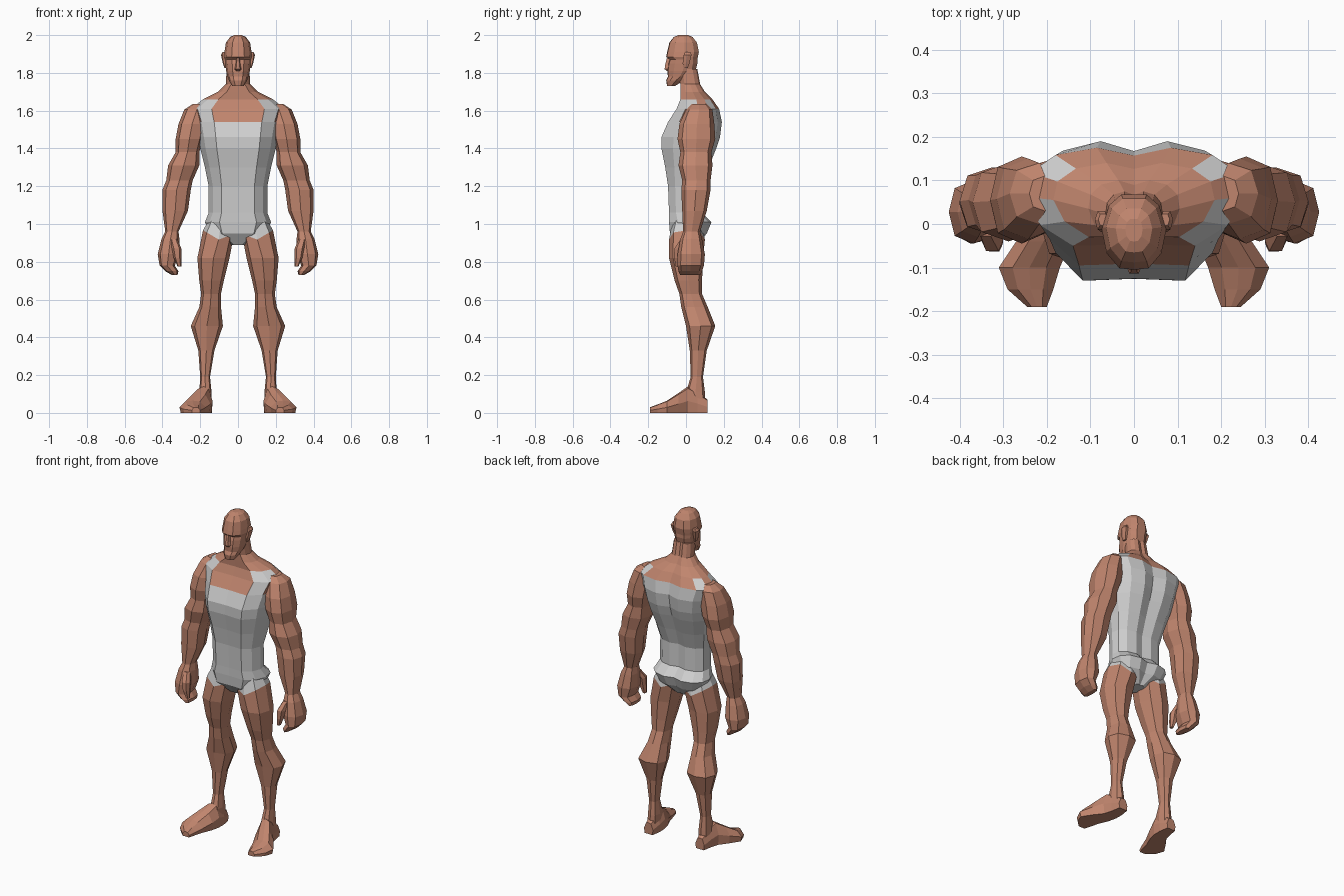
import bpy, bmesh
from math import cos, sin, pi, copysign

cube = bpy.data.objects.get("Cube")
if cube:
    bpy.data.objects.remove(cube, do_unlink=True)


def make_material(name, colour):
    mat = bpy.data.materials.new(name)
    mat.use_nodes = True
    mat.diffuse_color = colour
    mat.node_tree.nodes["Principled BSDF"].inputs["Base Color"].default_value = colour
    return mat


SKIN, CLOTH = 0, 1
materials = [make_material("skin", (0.53, 0.235, 0.155, 1)),
             make_material("light grey cloth", (0.62, 0.62, 0.62, 1))]


def oval(sides, squareness=0.8):
    """Unit cross-section, slightly squared off."""
    def soften(value):
        return copysign(abs(value) ** squareness, value)
    angles = [2 * pi * i / sides for i in range(sides)]
    return [(soften(cos(a)), soften(sin(a))) for a in angles]


def both_sides(half):
    """Close a half cross-section, given from front middle to back middle."""
    return half + [(-u, v) for u, v in reversed(half[1:-1])]


def loft(name, rings, section, axis="z", mirror=False, rule=None, adjust=None):
    """Skin rings of (position, low, high, low, high), in hundredths of a unit."""
    bm = bmesh.new()
    loops = []
    for index, ring in enumerate(rings):
        along, a_low, a_high, b_low, b_high = [n / 100 for n in ring]
        loop = []
        for u, v in section:
            a = (a_low + a_high + u * (a_high - a_low)) / 2
            b = (b_low + b_high + v * (b_high - b_low)) / 2
            point = (a, b, along) if axis == "z" else (a, along, b)
            if adjust:
                point = adjust(index, *point)
            loop.append(bm.verts.new(point))
        loops.append(loop)
    count = len(section)
    for lower, upper in zip(loops, loops[1:]):
        for i in range(count):
            j = (i + 1) % count
            bm.faces.new((lower[i], lower[j], upper[j], upper[i]))
    bm.faces.new(loops[0])
    bm.faces.new(loops[-1])
    bmesh.ops.recalc_face_normals(bm, faces=bm.faces)
    if rule:
        for face in bm.faces:
            face.material_index = rule(face.calc_center_median())
    mesh = bpy.data.meshes.new(name)
    bm.to_mesh(mesh)
    bm.free()
    for mat in materials:
        mesh.materials.append(mat)
    obj = bpy.data.objects.new(name, mesh)
    bpy.context.scene.collection.objects.link(obj)
    if mirror:
        obj.modifiers.new("mirror", "MIRROR").use_axis = (True, False, False)
    return obj


# Torso and neck: broad flat chest, shoulder blades with a spine groove
def vest_rule(c):
    x = abs(c.x)
    front_strap = c.y < 0.05 and 0.12 < x < 0.21 and c.z < 1.66
    upper_back = c.y > 0.09 and (c.z < 1.6 or (x > 0.12 and c.z < 1.65))
    return CLOTH if c.z < 1.54 or front_strap or upper_back else SKIN


torso_section = both_sides([(0, -0.97), (0.56, -1), (0.86, -0.58), (1, 0),
                            (0.95, 0.5), (0.72, 0.85), (0.34, 1), (0, 0.84)])
torso_rings = [
    (89, 4, -4, 6),
    (95, 15, -8.5, 11),
    (101, 17.5, -9, 13.5),
    (106, 15.5, -9, 8.5),
    (120, 15.5, -9.5, 8.5),
    (130, 17.5, -11, 12),
    (140, 20, -13, 16),
    (146, 21, -13, 18),
    (154, 22.5, -9.5, 19),
    (161, 25, -5, 17.5),
    (166, 18.5, -3, 14),
    (170, 10.5, -3, 10),
    (174, 6.5, -3, 7.5),
    (182, 6, -4, 6),
]
loft("torso", [(z, -w, w, front, back) for z, w, front, back in torso_rings],
     torso_section, rule=vest_rule)

# Arms: deltoid, biceps, forearm, wrist and a curled mitten hand
loft("arms", [
    (163.5, 17, 24, 3, 11),
    (160.5, 15, 28.5, 0, 14),
    (153, 17, 31.5, -3.5, 15),
    (145, 18.5, 33, -4.5, 15.5),
    (138, 20.5, 33, -3, 13.5),
    (131, 20.5, 37, -4, 14),
    (123, 24, 38, -2, 13),
    (118, 25, 40, -2.5, 13),
    (107, 26.5, 40, -2, 11),
    (96, 31.5, 38.5, -1.5, 7.5),
    (92, 31, 40.5, -3, 8.5),
    (84, 31, 42.5, -4.5, 10),
    (78, 33.5, 41.5, -4.5, 9.5),
    (75, 31.5, 38.5, -4, 8.5),
    (73, 32, 35, -3, 7.5),
], oval(8), mirror=True)

# Thumbs
loft("thumbs", [
    (92, 32, 36, -3, 1),
    (87, 30, 35, -6.5, -1),
    (82, 30, 34, -6.5, -2),
    (77.5, 30, 32, -5.5, -3),
], oval(6), mirror=True)


# Legs: the second ring is bent into the curved hem of the leg opening
def bend_hem(index, x, y, z):
    return (x, y, z + 0.6 * abs(x - 0.09)) if index == 1 else (x, y, z)


loft("legs", [
    (102, 2, 15.5, -7, 8),
    (91, 2, 18.5, -9, 10),
    (82, 4.5, 21.5, -9, 9),
    (70, 7.5, 20.5, -6, 8.5),
    (63, 9, 19.5, -3.5, 8.5),
    (56, 9, 20.5, -2.5, 11.5),
    (46, 8, 25, 0, 15.5),
    (33, 12.5, 21, 2, 11),
    (19, 14.8, 20, 2.5, 9),
    (11, 14, 20.5, 0, 10),
    (2, 14, 21, 0, 10.5),
], oval(8), mirror=True, adjust=bend_hem,
     rule=lambda c: CLOTH if c.z > 0.94 else SKIN)

# Feet: turned out, with a flat sole and a sloping instep
foot_section = both_sides([(0, -1), (0.9, -1), (1, -0.1), (0.55, 0.85), (0, 1)])
loft("feet", [
    (11.5, 14.5, 20.5, 0, 7),
    (6, 13.5, 21.5, 0, 11),
    (1, 13.5, 23, 0, 14),
    (-4, 14.5, 27, 0, 10.5),
    (-10, 17, 31, 0, 6.5),
    (-15, 18.5, 29, 0, 4.5),
    (-19, 20, 24.5, 0, 3),
], foot_section, axis="y", mirror=True)

# Head: square jaw, recessed eye line under a heavy brow, rounded crown
head_section = both_sides([(0, -1), (0.45, -0.96), (0.85, -0.55), (1, 0.1),
                           (0.8, 0.7), (0.4, 1), (0, 1)])
head_rings = [
    (173, 3, -10, -6),
    (176, 4.8, -10.5, -1),
    (178, 5.5, -9.6, 2),
    (181, 6.3, -9.8, 5),
    (185, 6.8, -9.3, 6),
    (187, 7, -8.6, 6),
    (188.5, 7.4, -10.5, 6.3),
    (191, 7.2, -10, 6.8),
    (196, 6.4, -8.8, 5.8),
    (199, 4.2, -6.5, 3.5),
    (200, 2, -4, 1.2),
]
loft("head", [(z, -w, w, front, back) for z, w, front, back in head_rings],
     head_section)

# Nose
loft("nose", [
    (188, -1, 1, -10.3, -7),
    (184, -1.3, 1.3, -11.3, -7),
    (182, -1.9, 1.9, -11.6, -7),
    (181, -1.4, 1.4, -10.3, -7),
], oval(6), mirror=False)

# Ears
loft("ears", [
    (182.5, 6, 7.2, -1.5, 1),
    (185, 6, 8, -2, 2),
    (189.5, 6, 9, -1.5, 3.2),
    (191, 6, 8.2, -0.5, 2.5),
], oval(6), mirror=True)
